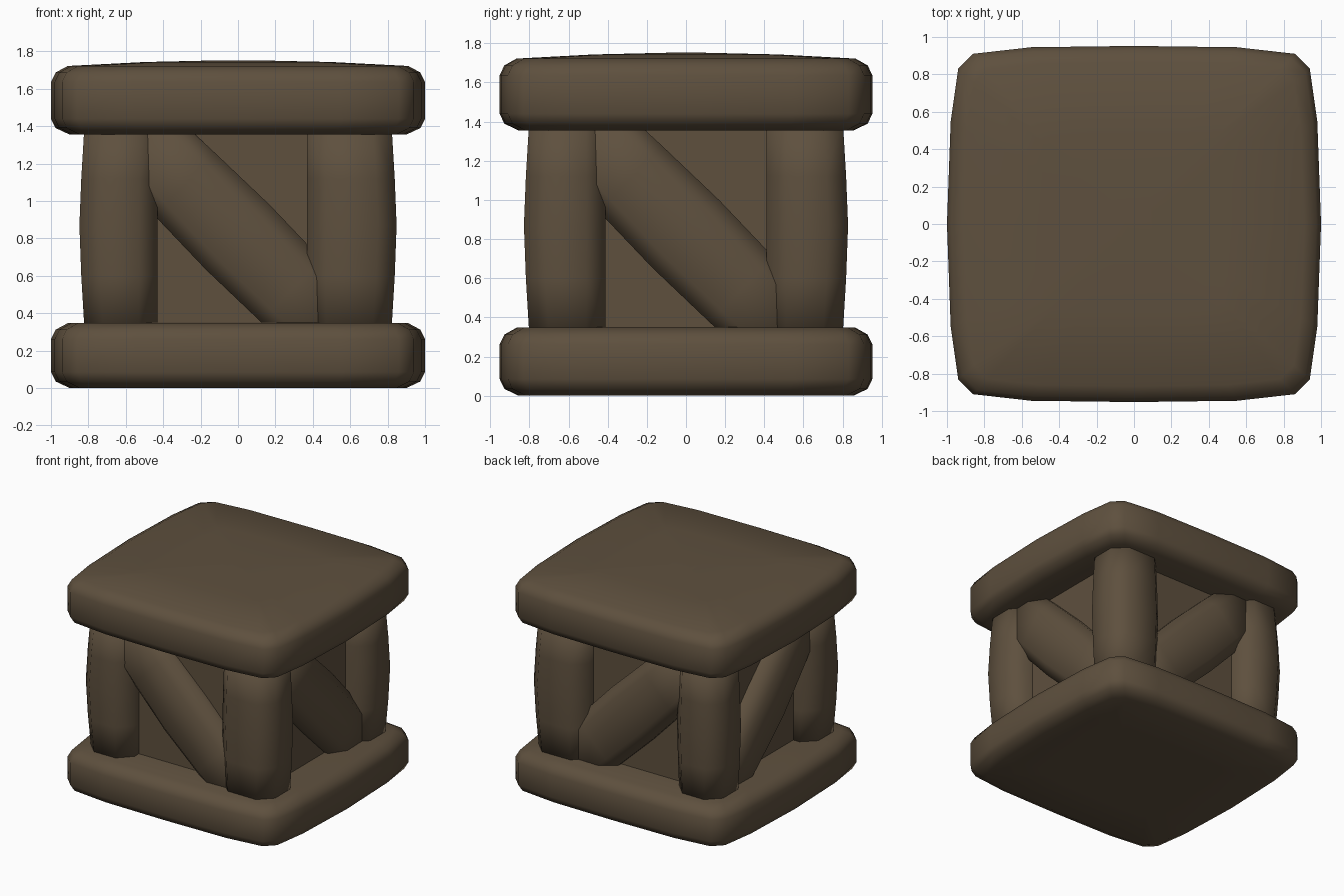
import bpy, bmesh, math
from mathutils import Vector

if "Cube" in bpy.data.objects:
    bpy.data.objects.remove(bpy.data.objects["Cube"])

wood = bpy.data.materials.new("dark_brown_wood")
wood.diffuse_color = (0.112, 0.080, 0.048, 1)
wood.use_nodes = True
wood.node_tree.nodes["Principled BSDF"].inputs["Base Color"].default_value = wood.diffuse_color


def loft(name, rings, smooth=True):
    """Skin a stack of equal-length rings and cap both ends."""
    bm = bmesh.new()
    vs = [[bm.verts.new(p) for p in r] for r in rings]
    n = len(rings[0])
    for a, b in zip(vs, vs[1:]):
        for i in range(n):
            j = (i + 1) % n
            bm.faces.new((a[i], a[j], b[j], b[i]))
    bm.faces.new(vs[0][::-1])
    bm.faces.new(vs[-1])
    bmesh.ops.recalc_face_normals(bm, faces=bm.faces)
    for f in bm.faces:
        f.smooth = smooth
    me = bpy.data.meshes.new(name)
    bm.to_mesh(me)
    bm.free()
    me.materials.append(wood)
    ob = bpy.data.objects.new(name, me)
    bpy.context.collection.objects.link(ob)
    return ob


def chamfered(x0, x1, y0, y1, c):
    """Rectangle outline with cut corners."""
    return [(x0 + c, y0), (x1 - c, y0), (x1, y0 + c), (x1, y1 - c),
            (x1 - c, y1), (x0 + c, y1), (x0, y1 - c), (x0, y0 + c)]


# Top and bottom slabs: bulging outline, chamfered rim, slightly domed top
quarter = [(1, 0), (0.98, 0.55), (0.94, 0.83), (0.86, 0.91), (0.55, 0.945)]
outline = (quarter + [(0, 0.952)] + [(-x, y) for x, y in quarter[::-1]]
           + [(-x, -y) for x, y in quarter[1:]] + [(0, -0.952)]
           + [(x, -y) for x, y in quarter[:0:-1]])


def slab(name, z0, z1, dome):
    levels = [(0.5, z0), (0.90, z0), (0.975, z0 + 0.035), (1, z0 + 0.085),
              (1, z1 - 0.085), (0.975, z1 - 0.035), (0.91, z1),
              (0.5, z1 + dome * 0.7), (0.1, z1 + dome)]
    loft(name, [[(x * s, y * s, z) for x, y in outline] for s, z in levels])


slab("bottom_slab", 0.0, 0.347, 0.012)
slab("top_slab", 1.355, 1.722, 0.03)

# Corner posts, a little thicker at mid height
for sx, side in ((-1, "left"), (1, "right")):
    inner = 0.43 if sx < 0 else 0.37
    for sy, end in ((-1, "front"), (1, "back")):
        rings = []
        for z, b in ((0.3, 0), (0.6, 0.018), (0.87, 0.028), (1.12, 0.018), (1.42, 0)):
            r = chamfered(inner, 0.82 + b, 0.41, 0.80 + b, 0.1)
            rings.append([(sx * x, sy * y, z) for x, y in r])
        loft(f"{end}_{side}_post", rings)

# Recessed panels (inner box)
loft("inner_panels", [[(sx * 0.67, sy * 0.65, z) for sx, sy in
                       ((-1, -1), (1, -1), (1, 1), (-1, 1))] for z in (0.2, 1.5)], False)


# Diagonal braces, one on each side, falling from -x (or -y) to +x (or +y)
def brace(name, axis, sign, face, mid):
    rings = []
    h = math.sqrt(0.5)
    for t, b in ((-0.78, -0.01), (-0.4, 0.005), (0, 0.015), (0.4, 0.005), (0.78, -0.01)):
        w = 0.228 + b
        ring = []
        for p, d in chamfered(-w, w, face - 0.26, face + b, 0.085):
            u, z = (t + p) * h, mid + (p - t) * h
            ring.append((u, sign * d, z) if axis == "x" else (sign * d, u, z))
        rings.append(ring)
    loft(name, rings)


brace("front_brace", "x", -1, 0.765, 0.805)
brace("back_brace", "x", 1, 0.765, 0.805)
brace("right_brace", "y", 1, 0.785, 0.825)
brace("left_brace", "y", -1, 0.785, 0.825)
